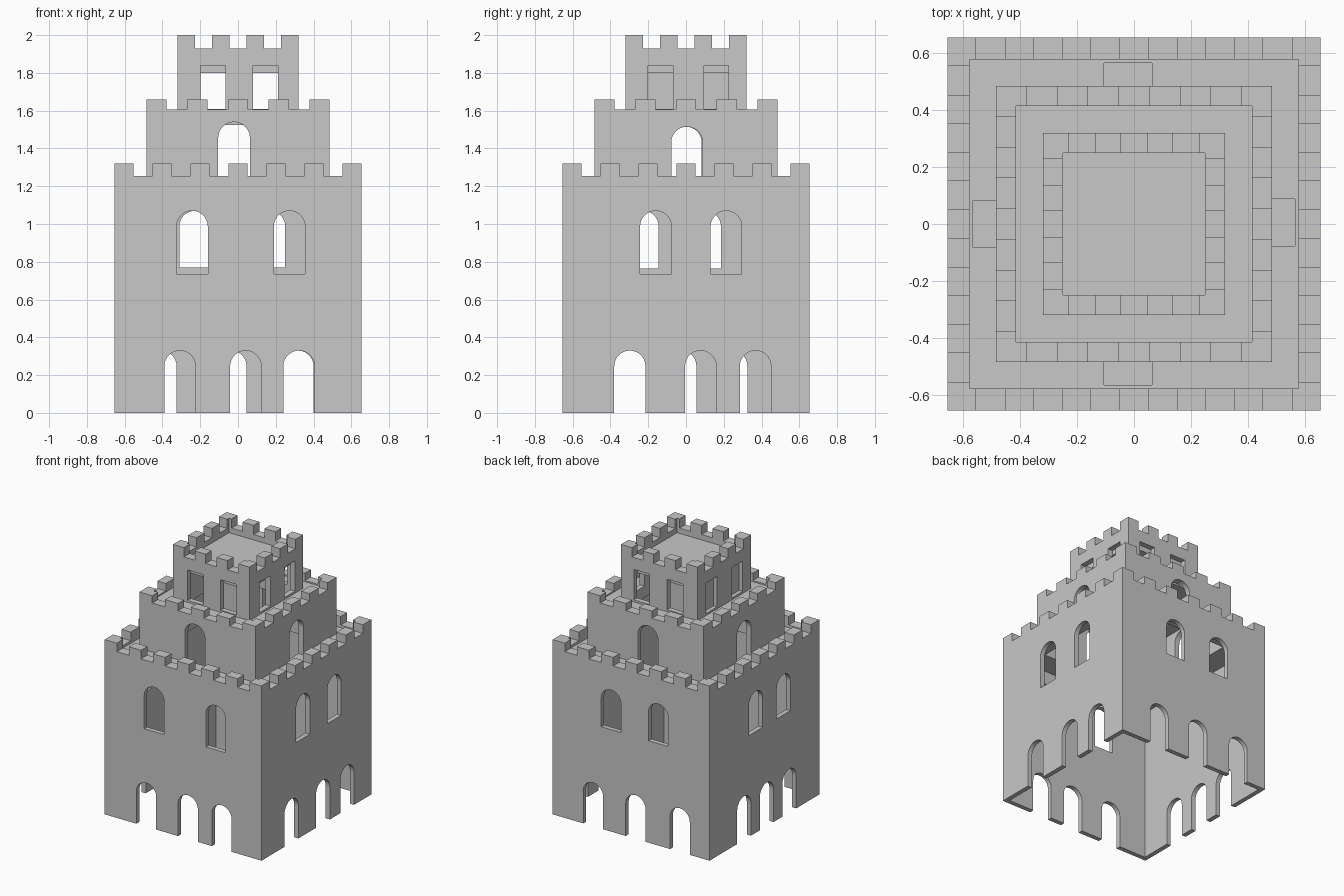
import bpy, bmesh, math

if "Cube" in bpy.data.objects:
    bpy.data.objects.remove(bpy.data.objects["Cube"])

stone = bpy.data.materials.new("grey_stone")
stone.diffuse_color = (0.58, 0.58, 0.58, 1)
stone.use_nodes = True
stone.node_tree.nodes["Principled BSDF"].inputs["Base Color"].default_value = stone.diffuse_color


def finish(bm, name):
    bmesh.ops.recalc_face_normals(bm, faces=bm.faces[:])
    me = bpy.data.meshes.new(name)
    bm.to_mesh(me)
    bm.free()
    me.materials.append(stone)
    ob = bpy.data.objects.new(name, me)
    bpy.context.scene.collection.objects.link(ob)
    return ob


def add_box(bm, x0, x1, y0, y1, z0, z1):
    vs = bmesh.ops.create_cube(bm, size=1)["verts"]
    for v in vs:
        v.co.x = x1 if v.co.x > 0 else x0
        v.co.y = y1 if v.co.y > 0 else y0
        v.co.z = z1 if v.co.z > 0 else z0


def block(name, half, z0, z1):
    bm = bmesh.new()
    add_box(bm, -half, half, -half, half, z0, z1)
    return finish(bm, name)


# position on a wall: u runs along it, d is the distance from the centre
PLACE = {"front": lambda u, d: (u, -d), "back": lambda u, d: (u, d),
         "right": lambda u, d: (d, u), "left": lambda u, d: (-d, u)}


def openings(items, d0, d1, arched=True):
    """One cutter mesh for all (wall, u0, u1, z0, z1) openings of a tier."""
    bm = bmesh.new()
    for wall, u0, u1, z0, z1, *depth in items:
        inner = depth[0] if depth else d0
        c, r = (u0 + u1) / 2, (u1 - u0) / 2
        prof = [(u0, z0), (u1, z0)]
        if arched:
            prof += [(c + r * math.cos(math.pi * i / 14),
                      z1 - r + r * math.sin(math.pi * i / 14)) for i in range(15)]
        else:
            prof += [(u1, z1), (u0, z1)]
        rings = [[bm.verts.new((*PLACE[wall](u, d), z)) for u, z in prof]
                 for d in (inner, d1)]
        bm.faces.new(rings[0])
        bm.faces.new(rings[1])
        n = len(prof)
        for i in range(n):
            j = (i + 1) % n
            bm.faces.new((rings[0][i], rings[0][j], rings[1][j], rings[1][i]))
    return finish(bm, "opening_cutter")


def cut(ob, cutter):
    cutter.hide_render = True
    m = ob.modifiers.new("cut", "BOOLEAN")
    m.operation, m.solver, m.object = "DIFFERENCE", "EXACT", cutter
    dg = bpy.context.evaluated_depsgraph_get()
    me = bpy.data.meshes.new_from_object(ob.evaluated_get(dg))
    ob.modifiers.clear()
    ob.data = me
    bpy.data.objects.remove(cutter)


def battlements(name, half, z0, z1, cells, t):
    """Merlons on every second cell around a square parapet."""
    bm = bmesh.new()
    s = 2 * half / cells
    for i in range(0, cells, 2):
        a, b = -half + i * s, -half + (i + 1) * s
        for q in (-1, 1):
            lo, hi = sorted((q * half, q * (half - t)))
            add_box(bm, a, b, lo, hi, z0, z1)
            if 0 < i < cells - 1:
                add_box(bm, lo, hi, a, b, z0, z1)
            else:  # complete the corner return
                e0, e1 = (a + t, b) if i == 0 else (a, b - t)
                add_box(bm, lo, hi, e0, e1, z0, z1)
    return finish(bm, name)


# lower tier: hollow walls, sunken roof walk, open to the tier above
lower = block("lower_tower", 0.655, 0, 1.255)
cut(lower, block("cavity", 0.62, -0.1, 1.17))
cut(lower, block("shaft", 0.445, 1.0, 1.4))
cut(lower, block("roof_walk", 0.578, 1.235, 1.4))
W = 0.165
items = []
for wall, starts in {"front": (-0.39, -0.042, 0.24), "back": (-0.49, -0.12, 0.235),
                     "right": (-0.38, -0.005, 0.285), "left": (-0.38, -0.11, 0.16)}.items():
    items += [(wall, u, u + W, -0.1, 0.33) for u in starts]
for wall, sill, starts in (("front", 0.735, (-0.325, 0.19)), ("right", 0.735, (-0.243, 0.13)),
                           ("back", 0.77, (-0.31, 0.085)), ("left", 0.765, (-0.31, 0.02))):
    items += [(wall, u, u + W, sill, 1.07) for u in starts]
cut(lower, openings(items, 0.59, 0.75))

# middle tier doorways also leave shallow thresholds in the lower roof
doors = [("front", -0.105, 0.063, 1.225, 1.54), ("back", -0.105, 0.063, 1.225, 1.54),
         ("right", -0.078, 0.088, 1.225, 1.515), ("left", -0.083, 0.083, 1.225, 1.515)]
cut(lower, openings(doors, 0.43, 0.565))

middle = block("middle_tower", 0.485, 1.235, 1.605)
cut(middle, block("cavity", 0.445, 1.1, 1.525))
cut(middle, block("shaft", 0.28, 1.4, 1.7))
cut(middle, block("roof_walk", 0.415, 1.595, 1.7))
cut(middle, openings(doors, 0.43, 0.565))

# upper tier with square windows (left side ones are recesses)
upper = block("upper_tower", 0.32, 1.595, 1.93)
cut(upper, block("cavity", 0.28, 1.5, 1.80))
cut(upper, block("roof_walk", 0.25, 1.89, 2.1))
wins = []
for wall in ("front", "back"):
    wins += [(wall, u, u + 0.133, 1.61, 1.84) for u in (-0.198, 0.079)]
wins += [("right", u, u + 0.131, 1.61, 1.84) for u in (-0.2, 0.095)]
wins += [("left", u, u + 0.131, 1.61, 1.84, 0.29) for u in (-0.22, 0.085)]
cut(upper, openings(wins, 0.279, 0.4, arched=False))

# battlements
battlements("lower_battlements", 0.655, 1.255, 1.32, 13, 0.077)
battlements("middle_battlements", 0.485, 1.605, 1.66, 9, 0.07)
battlements("upper_battlements", 0.32, 1.93, 2.0, 7, 0.07)
